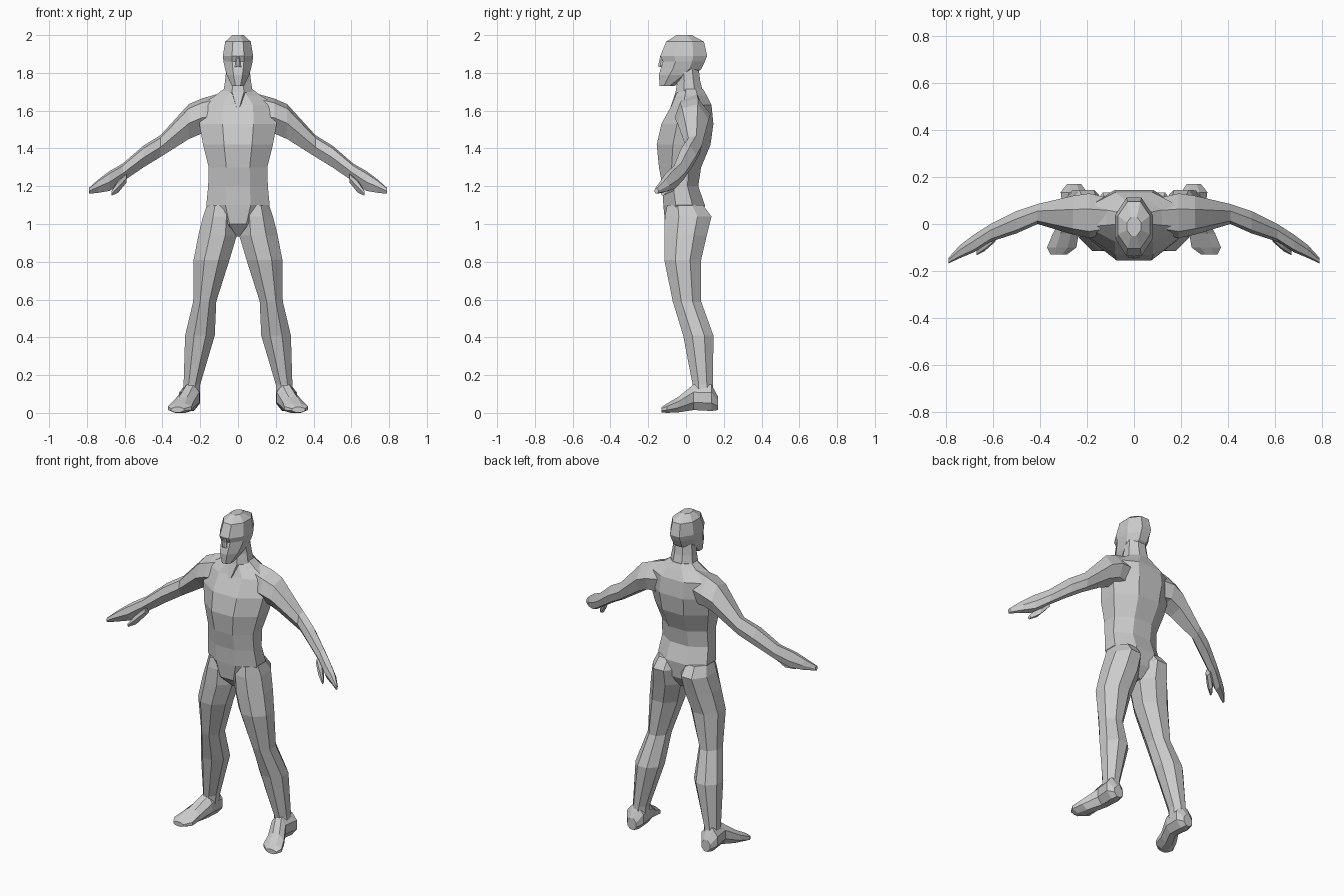
import bpy, bmesh
from mathutils import Vector

# Unit cross-sections: chamfered octagon for the body, hexagon for thin limbs
OCT = [(-.4, -1), (.4, -1), (1, -.4), (1, .4), (.4, 1), (-.4, 1), (-1, .4), (-1, -.4)]
HEX = [(-1, -.1), (-.3, -1), (.7, -.75), (1, .1), (.3, 1), (-.7, .75)]
PLACE = {'X': lambda t, a, b: (t, a, b),
         'Y': lambda t, a, b: (a, t, b),
         'Z': lambda t, a, b: (a, b, t)}


def loft(name, axis, sections, shape=OCT, mirror=False):
    """Skin boxes (position, a_min, a_max, b_min, b_max) taken along an axis."""
    bm = bmesh.new()
    rings = []
    for t, a0, a1, b0, b1 in sections:
        rings.append([bm.verts.new(PLACE[axis](t, (a0 + a1) / 2 + u * (a1 - a0) / 2,
                                               (b0 + b1) / 2 + v * (b1 - b0) / 2))
                      for u, v in shape])
    n = len(shape)
    for r, s in zip(rings, rings[1:]):
        for i in range(n):
            j = (i + 1) % n
            bm.faces.new((r[i], r[j], s[j], s[i]))
    bm.faces.new(rings[0])
    bm.faces.new(rings[-1])
    bmesh.ops.recalc_face_normals(bm, faces=bm.faces)
    mesh = bpy.data.meshes.new(name)
    bm.to_mesh(mesh)
    bm.free()
    ob = bpy.data.objects.new(name, mesh)
    bpy.context.collection.objects.link(ob)
    if mirror:
        ob.modifiers.new("Mirror", 'MIRROR').use_axis = (True, False, False)
    return ob


def centred(name, sections):
    """Loft upwards, symmetric in x, from (z, half_width, y_front, y_back)."""
    return loft(name, 'Z', [(z, -w, w, f, b) for z, w, f, b in sections])


# Torso from crotch to collar
centred("torso", [
    (.935, .02, -.05, .05), (1.0, .11, -.11, .09), (1.1, .168, -.12, .10),
    (1.2, .158, -.125, .065), (1.3, .155, -.143, .08), (1.42, .185, -.155, .13),
    (1.53, .205, -.13, .145), (1.63, .2, -.075, .135), (1.68, .12, -.055, .11),
    (1.715, .075, -.04, .09)])

# Neck with throat wedge, and head
centred("neck", [
    (1.61, .015, -.085, .05), (1.70, .078, -.055, .09),
    (1.76, .068, -.045, .075), (1.84, .06, -.05, .065)])
centred("head", [
    (1.73, .032, -.14, -.065), (1.79, .06, -.143, .045), (1.82, .068, -.135, .08),
    (1.86, .077, -.122, .10), (1.89, .08, -.136, .112), (1.965, .068, -.105, .095),
    (2.0, .03, -.05, .03)])

# Nose
centred("nose", [
    (1.83, .018, -.145, -.11), (1.845, .014, -.146, -.11), (1.89, .008, -.136, -.11)])

# Legs from hip to ankle
loft("leg", 'Z', [
    (1.10, .02, .165, -.10, .09), (1.04, .008, .185, -.112, .135),
    (.94, .006, .21, -.115, .11), (.81, .045, .235, -.115, .08),
    (.59, .115, .237, -.07, .08), (.41, .123, .28, -.015, .145),
    (.15, .2, .288, .035, .143), (.06, .205, .30, .035, .145)], mirror=True)

# Feet, heel to toe
loft("foot", 'Y', [
    (.17, .225, .285, .015, .085), (.135, .20, .312, .01, .15),
    (.04, .205, .30, .015, .15), (-.04, .235, .345, .003, .085),
    (-.10, .245, .37, 0, .05), (-.13, .285, .355, .003, .03)], mirror=True)

# Arms from inside the chest to the fingertips
loft("arm", 'X', [
    (.10, -.04, .11, 1.47, 1.69), (.19, -.06, .13, 1.48, 1.665),
    (.26, -.045, .12, 1.45, 1.635), (.41, .0, .085, 1.355, 1.47),
    (.50, -.04, .055, 1.30, 1.415), (.61, -.075, .0, 1.225, 1.32),
    (.68, -.12, -.045, 1.175, 1.28), (.74, -.145, -.09, 1.165, 1.235),
    (.79, -.168, -.145, 1.16, 1.19)], shape=HEX, mirror=True)

# Thumbs
loft("thumb", 'X', [
    (.59, -.075, -.03, 1.22, 1.27), (.635, -.115, -.06, 1.165, 1.23),
    (.67, -.133, -.11, 1.15, 1.175)], shape=HEX, mirror=True)
